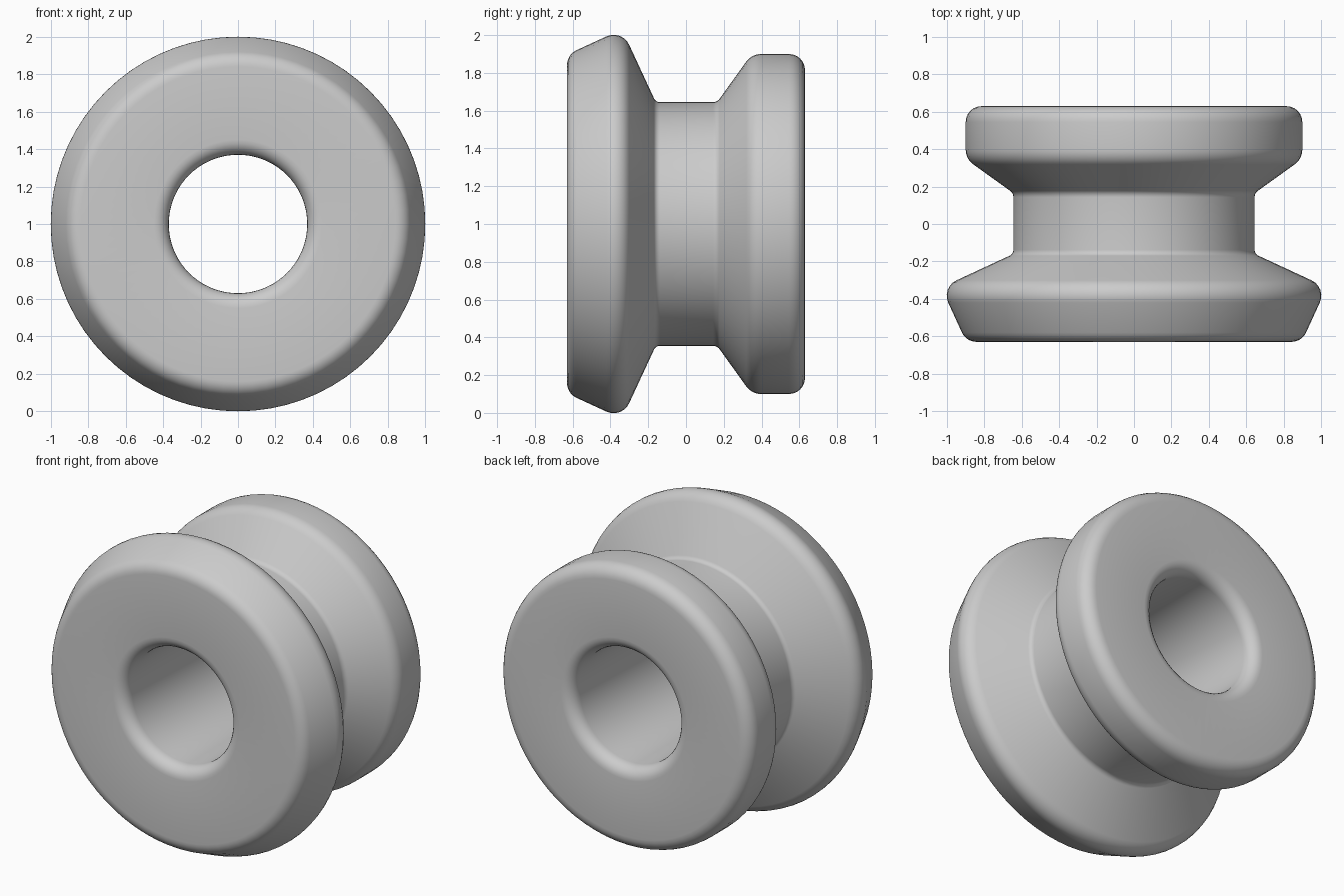
import bpy, bmesh
from math import tan, sin, cos, pi, radians
from mathutils import Vector

if "Cube" in bpy.data.objects:
    bpy.data.objects.remove(bpy.data.objects["Cube"])

SEGMENTS = 72
ARC_STEPS = 6

# Closed cross-section corners: (y, radius, fillet tangent length)
CORNERS = [
    (-0.63, 0.37, 0.08),    # front bore edge
    (-0.63, 0.897, 0.055),  # front rim edge
    (-0.339, 1.031, 0.09),  # front flange peak
    (-0.16, 0.645, 0.022),  # groove, front side
    (0.165, 0.645, 0.022),  # groove, back side
    (0.348, 0.90, 0.05),    # back flange shoulder
    (0.63, 0.90, 0.085),    # back rim edge
    (0.63, 0.37, 0.08),     # back bore edge
]


def rounded(corners):
    """Replace every corner by a circular fillet."""
    points = []
    for i, (y, r, t) in enumerate(corners):
        c = Vector((y, r))
        d0 = (Vector(corners[i - 1][:2]) - c).normalized()
        d1 = (Vector(corners[(i + 1) % len(corners)][:2]) - c).normalized()
        half = d0.angle(d1) / 2
        centre = c + (d0 + d1).normalized() * (t / cos(half))
        radius = t * tan(half)
        a, b = (c + d0 * t - centre) / radius, (c + d1 * t - centre) / radius
        sweep = a.angle(b)
        for k in range(ARC_STEPS + 1):
            f = k / ARC_STEPS
            direction = (a * sin((1 - f) * sweep) + b * sin(f * sweep)) / sin(sweep)
            points.append(centre + direction * radius)
    return points


# Revolve the cross-section about the y axis
bm = bmesh.new()
profile = rounded(CORNERS)
rings = []
for s in range(SEGMENTS):
    ang = 2 * pi * s / SEGMENTS
    rings.append([bm.verts.new((p.y * sin(ang), p.x, 1 + p.y * cos(ang))) for p in profile])
n = len(profile)
for s in range(SEGMENTS):
    a, b = rings[s], rings[(s + 1) % SEGMENTS]
    for i in range(n):
        j = (i + 1) % n
        bm.faces.new((a[i], a[j], b[j], b[i]))
bmesh.ops.recalc_face_normals(bm, faces=bm.faces)

mesh = bpy.data.meshes.new("grooved_spool")
bm.to_mesh(mesh)
bm.free()
spool = bpy.data.objects.new("grooved_spool", mesh)
bpy.context.collection.objects.link(spool)
bpy.context.view_layer.objects.active = spool
spool.select_set(True)
bpy.ops.object.shade_smooth_by_angle(angle=radians(30))
